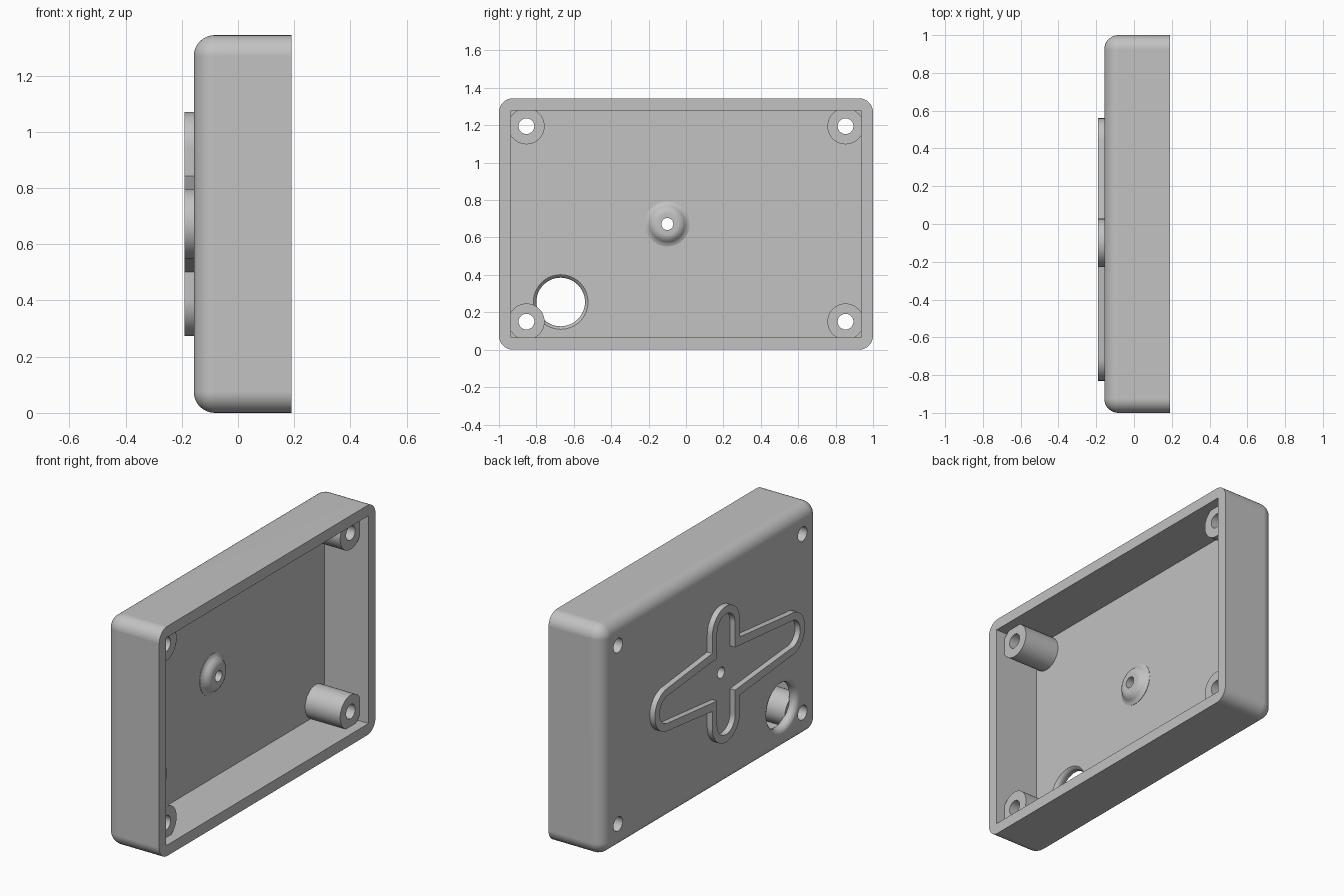
import bpy, bmesh
from math import sin, cos, pi, radians

cube = bpy.data.objects.get("Cube")
if cube:
    bpy.data.objects.remove(cube)

grey = bpy.data.materials.new("mid grey plastic")
grey.use_nodes = True
grey.diffuse_color = (0.54, 0.54, 0.54, 1)
grey.node_tree.nodes["Principled BSDF"].inputs["Base Color"].default_value = grey.diffuse_color

BACK, RIM, FLOOR, RIDGE = -0.157, 0.19, -0.095, -0.19
HALF_Y, HALF_Z, MID_Z = 1.0, 0.672, 0.672
WALL, ROUND = 0.064, 0.075


def loft(name, loops, ring=False):
    """Bridge equal loops of points; cap both ends, or join last to first."""
    bm = bmesh.new()
    rows = [[bm.verts.new(p) for p in loop] for loop in loops]
    n = len(rows[0])
    pairs = list(zip(rows, rows[1:]))
    if ring:
        pairs.append((rows[-1], rows[0]))
    else:
        bm.faces.new(rows[0])
        bm.faces.new(rows[-1])
    for a, b in pairs:
        for i in range(n):
            j = (i + 1) % n
            bm.faces.new((a[i], a[j], b[j], b[i]))
    bmesh.ops.recalc_face_normals(bm, faces=bm.faces)
    mesh = bpy.data.meshes.new(name)
    bm.to_mesh(mesh)
    bm.free()
    mesh.materials.append(grey)
    obj = bpy.data.objects.new(name, mesh)
    bpy.context.collection.objects.link(obj)
    return obj


def arc(cy, cz, r, start, end, steps):
    angles = [start + (end - start) * i / steps for i in range(steps + 1)]
    return [(cy + r * cos(a), cz + r * sin(a)) for a in angles]


def at_depth(x, points):
    return [(x, y, z) for y, z in points]


def lathe(name, y, z, profile, sides=48):
    """Solid of revolution along x from (radius, x) pairs."""
    return loft(name, [at_depth(x, arc(y, z, r, 0, 2 * pi, sides)[:-1]) for r, x in profile])


def rounded_rect(inset):
    r = max(ROUND - inset, 0.002)
    hy, hz = HALF_Y - inset - r, HALF_Z - inset - r
    pts = []
    for k, (sy, sz) in enumerate([(1, 1), (-1, 1), (-1, -1), (1, -1)]):
        pts += arc(sy * hy, MID_Z + sz * hz, r, k * pi / 2, (k + 1) * pi / 2, 8)
    return pts


def combine(target, tool, operation):
    mod = target.modifiers.new("combine", 'BOOLEAN')
    mod.operation, mod.solver, mod.object = operation, 'EXACT', tool
    bpy.context.view_layer.objects.active = target
    bpy.ops.object.modifier_apply(modifier=mod.name)
    bpy.data.objects.remove(tool)


def smooth(obj):
    bpy.ops.object.select_all(action='DESELECT')
    obj.select_set(True)
    bpy.context.view_layer.objects.active = obj
    bpy.ops.object.shade_smooth_by_angle(angle=radians(30))
    obj.modifiers.new("even shading", 'WEIGHTED_NORMAL').keep_sharp = True


# Rounded shell, filleted around the closed side
sections = [at_depth(RIM, rounded_rect(0))]
for i in range(9):
    t = i / 8 * pi / 2
    sections.append(at_depth(BACK + ROUND * (1 - sin(t)), rounded_rect(ROUND * (1 - cos(t)) * 0.98)))
shell = loft("enclosure_shell", sections)

# Square-cornered cavity
iy, iz = HALF_Y - WALL, HALF_Z - WALL
corners = [(iy, MID_Z + iz), (-iy, MID_Z + iz), (-iy, MID_Z - iz), (iy, MID_Z - iz)]
combine(shell, loft("cavity_cutter", [at_depth(x, corners) for x in (FLOOR, 0.3)]), 'DIFFERENCE')

# Large cable hole with softened lips
lips = [(0.165, -0.165), (0.16, BACK), (0.145, -0.151), (0.135, -0.142), (0.13, -0.13),
        (0.13, -0.115), (0.135, -0.104), (0.146, FLOOR), (0.15, -0.085)]
combine(shell, lathe("cable_hole_cutter", -0.67, 0.255, lips), 'DIFFERENCE')

# Corner screw posts with through holes
for y in (-0.853, 0.853):
    for z in (0.15, 1.195):
        combine(shell, lathe("post", y, z, [(0.097, -0.11), (0.097, 0.132)]), 'UNION')
        combine(shell, lathe("screw_cutter", y, z, [(0.042, -0.3), (0.042, 0.3)]), 'DIFFERENCE')

# Soft central boss with a through hole
dome = [(0.12, -0.11), (0.12, -0.093), (0.105, -0.088), (0.096, -0.078),
        (0.086, -0.067), (0.072, -0.059), (0.055, -0.055)]
combine(shell, lathe("central_boss", -0.1, MID_Z, dome), 'UNION')
combine(shell, lathe("centre_cutter", -0.1, MID_Z, [(0.032, -0.3), (0.032, 0.3)]), 'DIFFERENCE')
smooth(shell)


# Raised cross-shaped ridge on the closed side
def cross(inset):
    cy, r, tip = -0.1, 0.128 - inset, 0.125 - inset
    joint = 0.17 - inset
    low, high = MID_Z - 0.27, MID_Z + 0.27
    pts = arc(cy, high, r, 0, pi, 16)
    pts.append((cy - r, MID_Z + joint))
    pts += arc(-0.705, MID_Z, tip, pi * 0.47, pi * 1.53, 16)
    pts.append((cy - r, MID_Z - joint))
    pts += arc(cy, low, r, pi, 2 * pi, 16)
    pts.append((cy + r, MID_Z - joint))
    pts += arc(0.435, MID_Z, tip, -pi * 0.47, pi * 0.47, 16)
    pts.append((cy + r, MID_Z + joint))
    return pts


outer, inner = cross(0), cross(0.045)
base = BACK + 0.005
ridge = loft("cross_ridge", [at_depth(base, outer), at_depth(RIDGE, outer),
                             at_depth(RIDGE, inner), at_depth(base, inner)], ring=True)
smooth(ridge)
